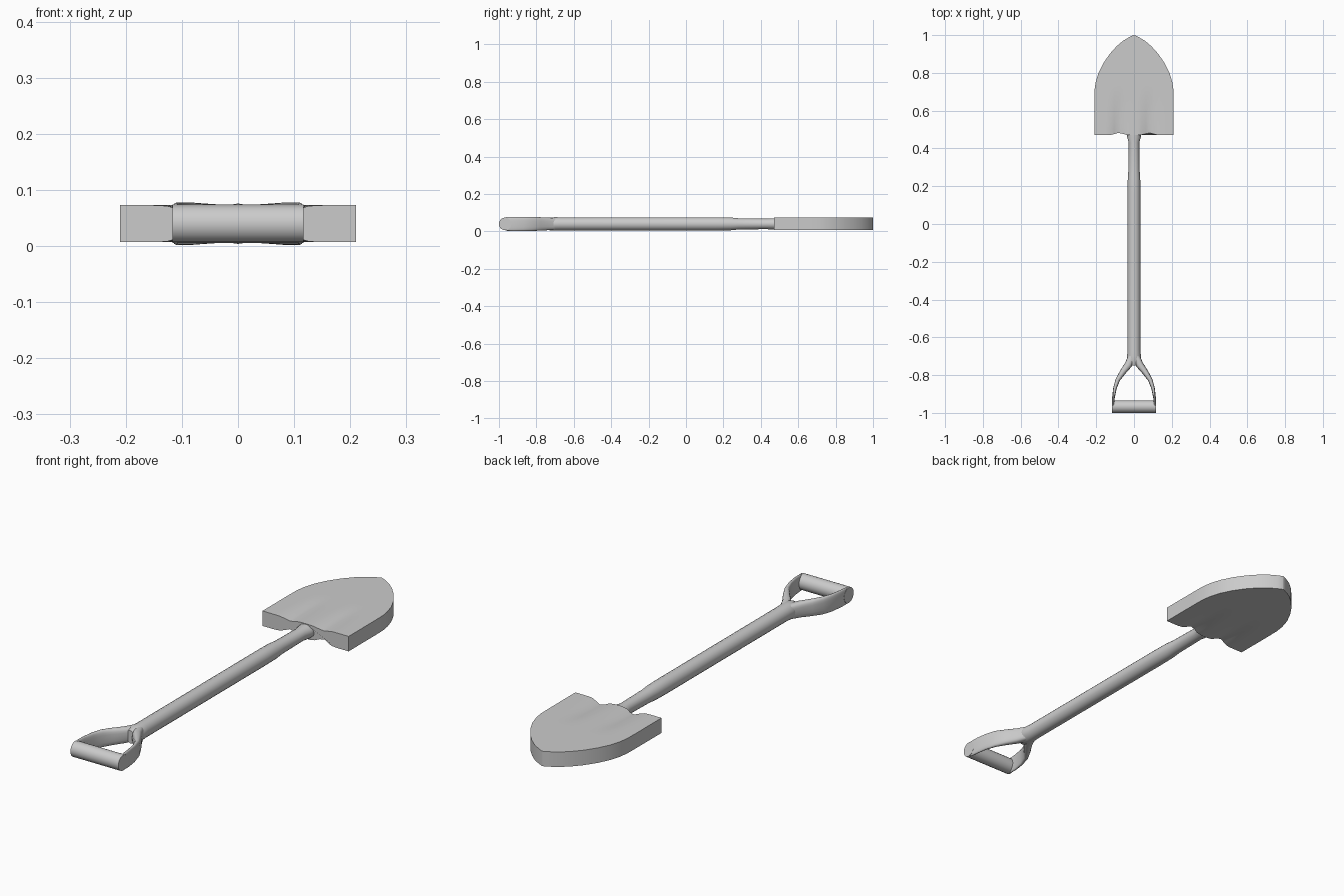
import bpy, bmesh, math
from mathutils import Vector

if "Cube" in bpy.data.objects:
    bpy.data.objects.remove(bpy.data.objects["Cube"])

ZC = 0.04  # height of the shovel's centre line


def loft(name, rings, angle=None):
    """Skin a list of equal-length point rings and cap both ends."""
    bm = bmesh.new()
    loops = [[bm.verts.new(p) for p in ring] for ring in rings]
    n = len(loops[0])
    for a, b in zip(loops, loops[1:]):
        for i in range(n):
            j = (i + 1) % n
            bm.faces.new((a[i], a[j], b[j], b[i]))
    bm.faces.new(loops[0])
    bm.faces.new(loops[-1])
    bmesh.ops.recalc_face_normals(bm, faces=bm.faces)
    mesh = bpy.data.meshes.new(name)
    bm.to_mesh(mesh)
    bm.free()
    obj = bpy.data.objects.new(name, mesh)
    bpy.context.collection.objects.link(obj)
    bpy.ops.object.select_all(action='DESELECT')
    obj.select_set(True)
    bpy.context.view_layer.objects.active = obj
    if angle:
        bpy.ops.object.shade_smooth_by_angle(angle=math.radians(angle))
    else:
        bpy.ops.object.shade_smooth()
    return obj


def oval(centre, side, half_w, half_h, power=1.0, n=20):
    """Ring spanned by a sideways direction and z; power < 1 makes it boxier."""
    pts = []
    for i in range(n):
        t = 2 * math.pi * i / n
        c, s = math.cos(t), math.sin(t)
        u = math.copysign(abs(c) ** power, c) * half_w
        v = math.copysign(abs(s) ** power, s) * half_h
        pts.append(Vector(centre) + Vector(side) * u + Vector((0, 0, v)))
    return pts


# shaft with narrower socket end that flares into the blade
shaft = [(-0.75, 0.018, 0.028), (-0.73, 0.034, 0.034), (-0.70, 0.037, 0.036),
         (-0.67, 0.034, 0.035), (0.16, 0.034, 0.035), (0.24, 0.033, 0.034),
         (0.28, 0.030, 0.030), (0.43, 0.028, 0.028), (0.46, 0.036, 0.030),
         (0.50, 0.036, 0.031), (0.60, 0.026, 0.030)]
loft("shaft", [oval((0, y, ZC), (1, 0, 0), w, h) for y, w, h in shaft], 50)

# two fork arms: x, y, half width, half height
arm = [(0.010, -0.705, 0.022, 0.032), (0.030, -0.745, 0.020, 0.034),
       (0.060, -0.785, 0.016, 0.036), (0.086, -0.825, 0.012, 0.038),
       (0.101, -0.870, 0.009, 0.038), (0.109, -0.920, 0.007, 0.038),
       (0.111, -0.955, 0.006, 0.037), (0.111, -0.980, 0.006, 0.030)]
for label, sx in (("left", -1), ("right", 1)):
    rings = []
    for i, (x, y, w, h) in enumerate(arm):
        a, b = arm[max(i - 1, 0)], arm[min(i + 1, len(arm) - 1)]
        d = Vector((b[0] - a[0], b[1] - a[1], 0)).normalized()
        rings.append(oval((sx * x, y, ZC), (-d.y * sx, d.x, 0), w, h, 0.7))
    loft("fork_arm_" + label, rings, 60)

# grip bar across the fork
loft("grip", [oval((x, -0.967, ZC), (0, 1, 0), 0.033, 0.034)
              for x in (-0.117, -0.06, 0.06, 0.117)], 50)

# blade: thick rounded-point plate, pinched beside the socket
outline = [(0.47, 0.210), (0.50, 0.210), (0.54, 0.210), (0.59, 0.210),
           (0.65, 0.210), (0.71, 0.209), (0.75, 0.203), (0.80, 0.188),
           (0.85, 0.163), (0.90, 0.129), (0.94, 0.093), (0.97, 0.058),
           (0.99, 0.024), (1.00, 0.002)]
COLS = 20
rings = []
for row, (y, w) in enumerate(outline):
    fade = max(0.0, 1 - (y - 0.47) / 0.24)
    top, bottom = [], []
    for c in range(COLS + 1):
        x = w * (2 * c / COLS - 1)
        pinch = math.exp(-((abs(x) - 0.08) / 0.03) ** 2) * fade
        half = 0.033 - 0.015 * pinch
        yy = y + (0.012 * pinch if row == 0 else 0)
        top.append(Vector((x, yy, ZC + half)))
        bottom.append(Vector((x, yy, ZC - half)))
    rings.append(top + bottom[::-1])
loft("blade", rings, 60)
